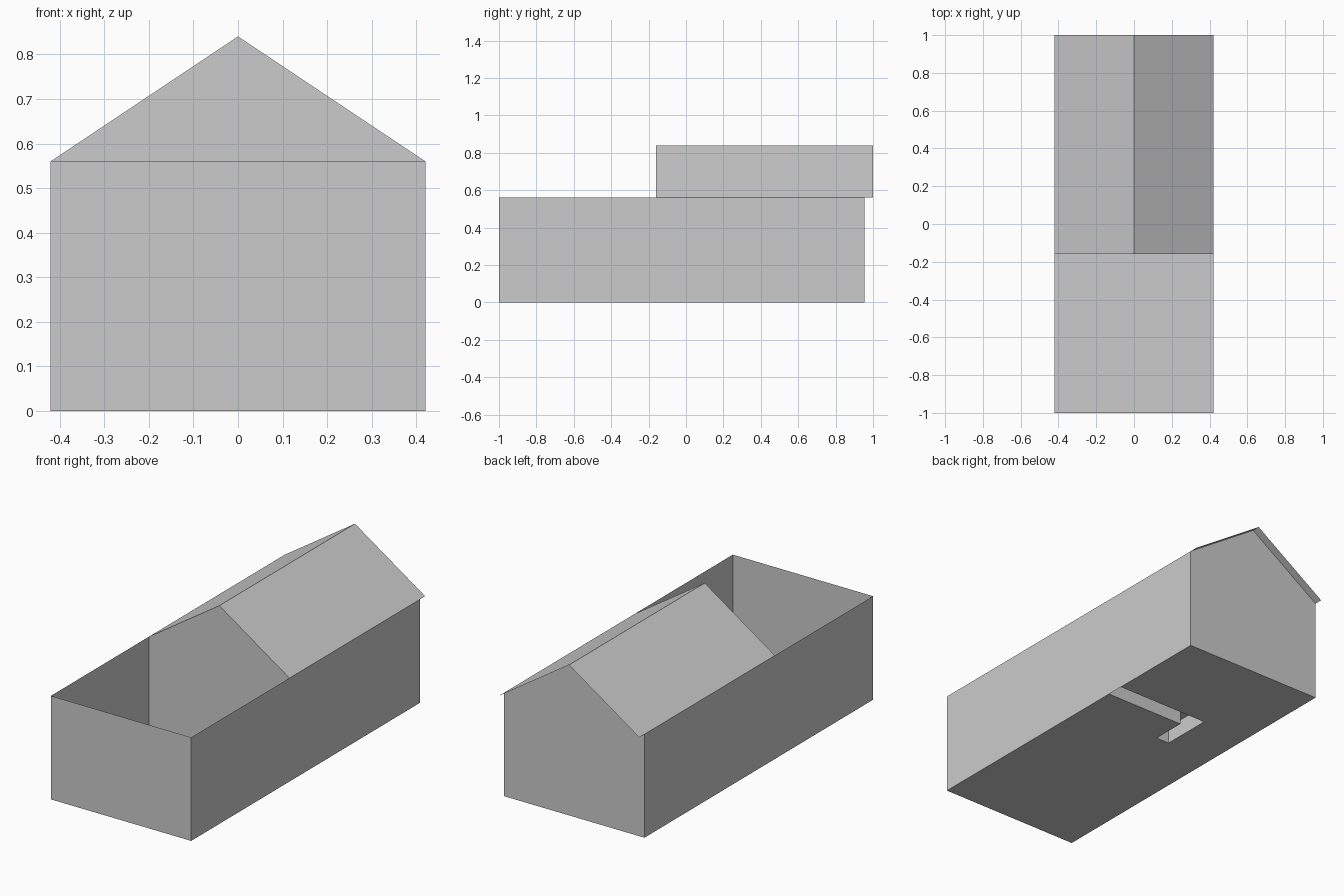
import bpy, bmesh

if "Cube" in bpy.data.objects:
    bpy.data.objects.remove(bpy.data.objects["Cube"])

W, H, RIDGE = 0.42, 0.56, 0.84          # half width, eave height, ridge height
FRONT, MID, BACK, ROOF_END = -1.0, -0.16, 0.955, 1.0
DEPTH = 0.095                           # depth of the channel under the floor


def make(name, faces):
    """Build one object from a list of flat polygons."""
    bm = bmesh.new()
    for pts in faces:
        bm.faces.new([bm.verts.new(p) for p in pts])
    bmesh.ops.remove_doubles(bm, verts=bm.verts, dist=1e-5)
    mesh = bpy.data.meshes.new(name)
    bm.to_mesh(mesh)
    bm.free()
    obj = bpy.data.objects.new(name, mesh)
    bpy.context.collection.objects.link(obj)
    return obj


def wall(a, b, height):
    """Upright rectangle over the ground line a-b."""
    return [(*a, 0), (*b, 0), (*b, height), (*a, height)]


def gable(y):
    """House-shaped cross wall."""
    return [(-W, y, 0), (W, y, 0), (W, y, H), (0, y, RIDGE), (-W, y, H)]


# Thin outer walls around the house and the open yard
make("outer_walls", [
    wall((-W, FRONT), (W, FRONT), H),
    wall((W, FRONT), (W, BACK), H),
    wall((-W, BACK), (-W, FRONT), H),
])

# Gable walls at the yard side and at the back
make("yard_gable", [gable(MID)])
make("back_gable", [gable(BACK)[::-1]])

# Two roof slopes, overhanging at the back
make("roof", [
    [(W, MID, H), (W, ROOF_END, H), (0, ROOF_END, RIDGE), (0, MID, RIDGE)],
    [(0, MID, RIDGE), (0, ROOF_END, RIDGE), (-W, ROOF_END, H), (-W, MID, H)],
])

# Floor with an L-shaped channel cut in from the right side
channel = [(W, 0.30), (-0.06, 0.30), (-0.06, 0.11),
           (-0.14, 0.11), (-0.14, 0.395), (W, 0.395)]
outline = [(W, FRONT)] + channel + [(W, BACK), (-W, BACK), (-W, FRONT)]
make("floor", [[(x, y, 0) for x, y in reversed(outline)]])

# Channel sides and its ceiling
sides = [wall(a, b, DEPTH) for a, b in zip(channel, channel[1:])]
make("floor_channel", sides + [[(x, y, DEPTH) for x, y in channel]])
